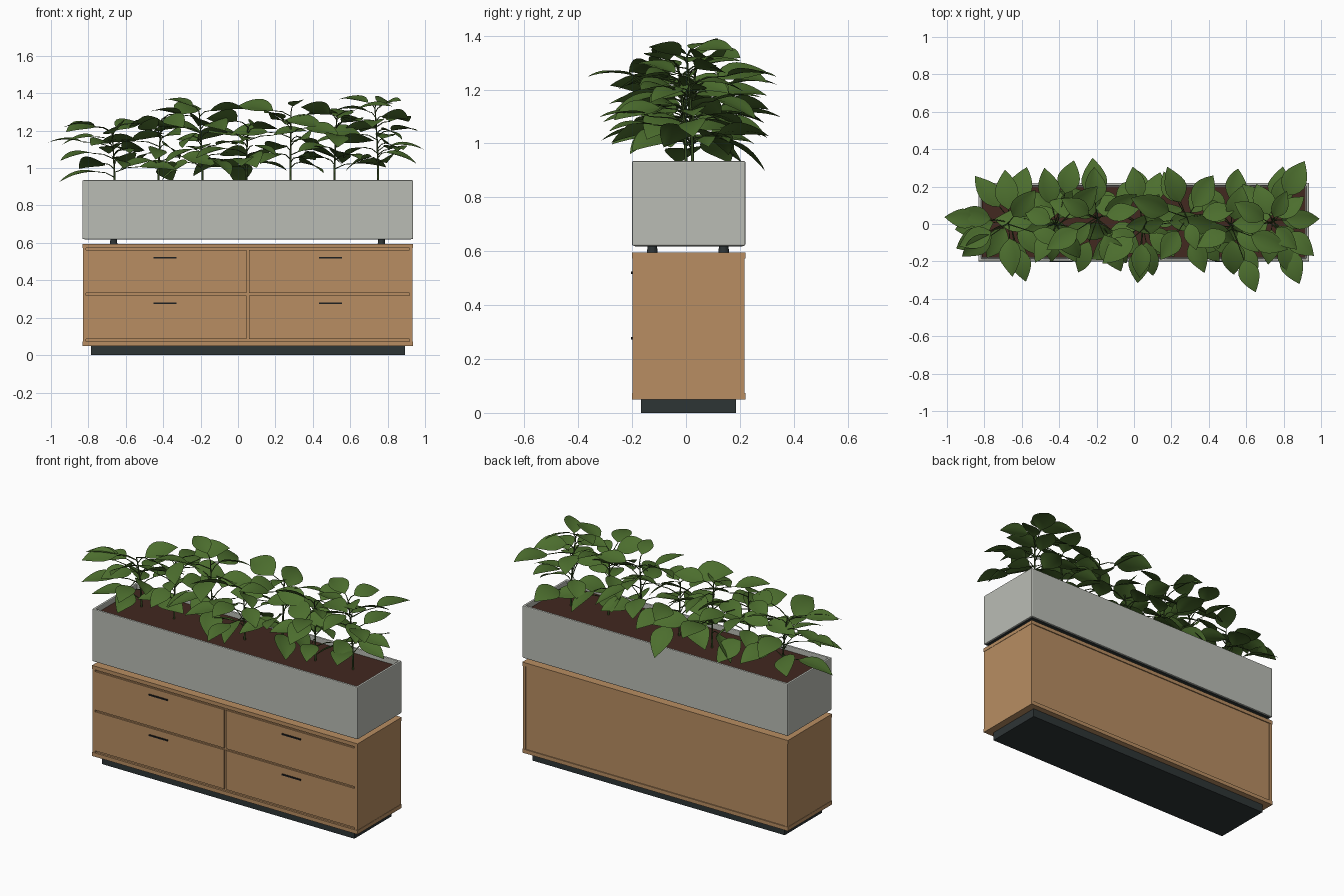
import bpy, bmesh, math, random
from mathutils import Vector, Matrix

cube = bpy.data.objects.get("Cube")
if cube:
    bpy.data.objects.remove(cube, do_unlink=True)
random.seed(4)


def material(name, r, g, b):
    m = bpy.data.materials.new(name)
    m.use_nodes = True
    m.diffuse_color = (r, g, b, 1)
    bsdf = m.node_tree.nodes["Principled BSDF"]
    bsdf.inputs["Base Color"].default_value = (r, g, b, 1)
    bsdf.inputs["Roughness"].default_value = 0.7
    return m


WOOD = material("oak wood", 0.48, 0.27, 0.122)
STONE = material("grey concrete", 0.49, 0.505, 0.46)
DARK = material("dark base", 0.027, 0.035, 0.036)
BLACK = material("black metal", 0.012, 0.013, 0.014)
SOIL = material("brown soil", 0.054, 0.021, 0.014)
LEAF = material("leaf green", 0.072, 0.155, 0.027)
STEM = material("stem green", 0.045, 0.085, 0.02)


def add_mesh(name, bm, mat):
    mesh = bpy.data.meshes.new(name)
    bm.to_mesh(mesh)
    bm.free()
    mesh.materials.append(mat)
    ob = bpy.data.objects.new(name, mesh)
    bpy.context.collection.objects.link(ob)
    return ob


def box_bm(x, y, z):
    bm = bmesh.new()
    size = [b - a for a, b in (x, y, z)]
    mid = [(a + b) / 2 for a, b in (x, y, z)]
    bmesh.ops.create_cube(bm, size=1, matrix=Matrix.Translation(mid) @ Matrix.Diagonal((*size, 1)))
    return bm


def box(name, x, y, z, mat):
    return add_mesh(name, box_bm(x, y, z), mat)


# Cabinet carcass
L, R, F, B = -0.832, 0.936, -0.20, 0.22
MID = (L + R) / 2
T, LIP = 0.02, 0.002
box("plinth", (-0.787, 0.892), (-0.167, 0.185), (0, 0.05), DARK)
box("bottom_board", (L, R), (F, B), (0.05, 0.073), WOOD)
box("top_board", (L, R), (F, B), (0.573, 0.595), WOOD)
box("left_side", (R - T, R - LIP), (F + LIP, B - LIP), (0.073, 0.573), WOOD)
box("right_side", (L + LIP, L + T), (F + LIP, B - LIP), (0.073, 0.573), WOOD)
box("carcass_core", (L + T, R - T), (F + 0.012, B - 0.006), (0.073, 0.573), WOOD)

# Drawers with bar handles
for side, x in (("right", (L + T, MID - 0.006)), ("left", (MID + 0.006, R - T))):
    for row, z, hz in (("lower", (0.085, 0.32), 0.277), ("upper", (0.331, 0.562), 0.52)):
        box(f"{side}_{row}_drawer", x, (F + LIP, F + 0.014), z, WOOD)
        hx = MID + (0.443 if side == "left" else -0.443)
        box(f"{side}_{row}_handle", (hx - 0.062, hx + 0.062), (F - 0.004, F + 0.004),
            (hz - 0.004, hz + 0.004), BLACK)

# Planter feet
for x in (-0.665, 0.767):
    for y in (-0.125, 0.14):
        bm = bmesh.new()
        bmesh.ops.create_cone(bm, cap_ends=True, segments=20, radius1=0.02, radius2=0.017,
                              depth=0.03, matrix=Matrix.Translation((x, y, 0.609)))
        add_mesh("planter_foot", bm, DARK)

# Open planter trough with a dark underside
bm = box_bm((L, R), (F, B), (0.62, 0.935))
top = [f for f in bm.faces if f.normal.z > 0.9]
bmesh.ops.inset_region(bm, faces=top, thickness=0.022)
wall = bmesh.ops.extrude_discrete_faces(bm, faces=top)["faces"]
bmesh.ops.translate(bm, verts=list(wall[0].verts), vec=(0, 0, -0.06))
planter = add_mesh("planter", bm, STONE)
mod = planter.modifiers.new("bevel", 'BEVEL')
mod.width, mod.segments = 0.005, 2
box("planter_underside", (L + 0.01, R - 0.01), (F + 0.01, B - 0.01), (0.618, 0.625), DARK)
box("soil", (L + 0.02, R - 0.02), (F + 0.02, B - 0.02), (0.86, 0.908), SOIL)

# Leaf blade: ovate outline, folded at the midrib, drooping toward the tip
OUTLINE = (0.03, 0.55, 0.86, 1.0, 0.98, 0.83, 0.6, 0.32, 0.01)


def add_leaf(bm, base, azimuth, pitch, length, width, roll):
    n = len(OUTLINE) - 1
    out = Vector((math.cos(azimuth), math.sin(azimuth), 0))
    across = Vector((-out.y, out.x, 0))
    pos, rows = base.copy(), []
    for i, w in enumerate(OUTLINE):
        ang = pitch + 0.25 - 0.6 * i / n
        ahead = out * math.cos(ang) + Vector((0, 0, math.sin(ang)))
        spin = Matrix.Rotation(roll, 3, ahead)
        side, up = spin @ across, spin @ ahead.cross(across)
        half = w * width
        rows.append([bm.verts.new(pos + side * (s * half) + up * (half * 0.25 * (abs(s) - s * s * 0.4)))
                     for s in (-1, -0.5, 0, 0.5, 1)])
        pos += ahead * (length / n)
    for a, b in zip(rows, rows[1:]):
        for j in range(4):
            bm.faces.new((a[j], b[j], b[j + 1], a[j + 1]))


def add_spline(curve, points, radii):
    sp = curve.splines.new('POLY')
    sp.points.add(len(points) - 1)
    for p, co, r in zip(sp.points, points, radii):
        p.co, p.radius = (*co, 1), r


def reach_limit(p, a):
    # Distance from the stem to the edge of the foliage along an azimuth
    c, s = math.cos(a), math.sin(a)
    rx = ((0.97 if c > 0 else -0.96) - p.x) / c
    ry = ((0.3 if s > 0 else -0.28) - p.y) / s
    return min(rx, ry)


def grow(bm, curve, node, a, total, pitch, roll):
    # One leaf on its stalk, ending at the given distance from the stem
    length = min(random.uniform(0.18, 0.22), total * 0.85)
    stalk = max(total - length * 0.95, 0.03)
    out = Vector((math.cos(a), math.sin(a), 0))
    base = node + out * stalk + Vector((0, 0, 0.03))
    middle = node + out * stalk * 0.5 + Vector((0, 0, 0.025))
    add_spline(curve, [node, middle, base], [0.5, 0.42, 0.35])
    add_leaf(bm, base, a, pitch, length, length * random.uniform(0.28, 0.33), roll)


# Long outer leaves: plant, azimuth in degrees, reach, height, pitch
OUTER = ((0, 176, 0.34, 1.14, 0), (0, 190, 0.3, 0.98, -0.25), (0, 205, 0.28, 1.22, 0),
         (0, 285, 0.33, 1.1, -0.1), (1, 75, 0.35, 1.22, 0), (2, 95, 0.32, 1.1, 0),
         (3, 98, 0.33, 1.02, -0.6), (3, 265, 0.31, 1.05, -0.2), (5, 290, 0.36, 1.25, 0),
         (6, 292, 0.36, 1.1, 0), (6, 62, 0.36, 1.25, 0), (6, 2, 0.24, 1.12, -0.1),
         (6, 320, 0.28, 1.2, 0), (6, 150, 0.22, 1.36, 0.1))

# Row of leafy plants
HEIGHTS = (1.21, 1.26, 1.3, 1.22, 1.3, 1.28, 1.32)
COUNT = 14
SOIL_Z = 0.895
for k, height in enumerate(HEIGHTS):
    foot = Vector((-0.66 + k * 0.235, 0.012 + 0.012 * (-1) ** k, SOIL_Z))
    rise = Vector((0, 0, height - SOIL_Z))
    lean = Vector((random.uniform(-0.03, 0.03), random.uniform(-0.03, 0.03), 0))
    curve = bpy.data.curves.new("plant_stems", 'CURVE')
    curve.dimensions = '3D'
    curve.bevel_depth, curve.bevel_resolution = 0.006, 1
    curve.use_fill_caps = True
    curve.materials.append(STEM)

    def stem_at(t):
        return foot + rise * t + lean * t * t

    steps = [i / 8 for i in range(9)]
    add_spline(curve, [stem_at(t) for t in steps], [1 - 0.5 * t for t in steps])

    bm = bmesh.new()
    for plant, degrees, reach, z, pitch in OUTER:
        if plant == k:
            t = min((z - 0.03 - SOIL_Z) / rise.z, 1)
            grow(bm, curve, stem_at(t), math.radians(degrees), reach, pitch, random.uniform(-0.3, 0.3))
    for i in range(COUNT):
        t = 0.26 + 0.74 * i / (COUNT - 1)
        a = k * 1.3 + i * 2.39996 + random.uniform(-0.4, 0.4)
        node = stem_at(t)
        total = min(reach_limit(node, a), random.uniform(0.22, 0.36) - 0.04 * t)
        pitch = -0.34 + 0.36 * t + random.uniform(-0.3, 0.25)
        grow(bm, curve, node, a, total, pitch, random.uniform(-0.6, 0.6))
    leaves = add_mesh("plant_leaves", bm, LEAF)
    for p in leaves.data.polygons:
        p.use_smooth = True
    stems = bpy.data.objects.new("plant_stems", curve)
    bpy.context.collection.objects.link(stems)
